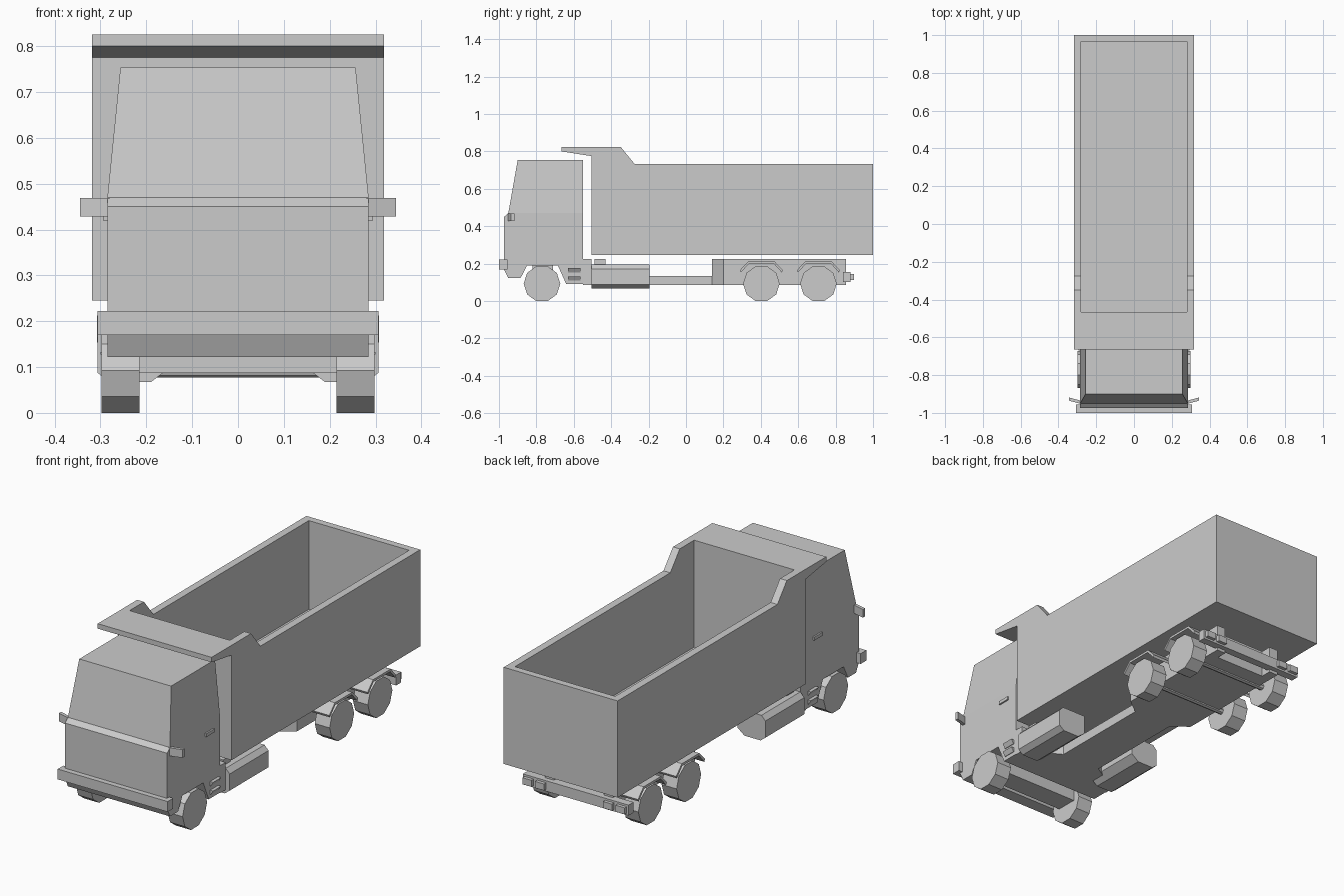
import bpy, bmesh, math

old = bpy.data.objects.get("Cube")
if old:
    bpy.data.objects.remove(old, do_unlink=True)

grey = bpy.data.materials.new("plain grey")
grey.use_nodes = True
colour = (0.6, 0.6, 0.6, 1)
grey.diffuse_color = colour
grey.node_tree.nodes["Principled BSDF"].inputs["Base Color"].default_value = colour
SIDES = (("left", 1), ("right", -1))


def finish(name, bm):
    bmesh.ops.recalc_face_normals(bm, faces=bm.faces)
    mesh = bpy.data.meshes.new(name)
    bm.to_mesh(mesh)
    bm.free()
    obj = bpy.data.objects.new(name, mesh)
    bpy.context.collection.objects.link(obj)
    mesh.materials.append(grey)
    return obj


def prism(name, points, place, start, end):
    """Extrude an outline; place(a, b, depth) gives the 3D position."""
    bm = bmesh.new()
    rings = [[bm.verts.new(place(a, b, d)) for a, b in points] for d in (start, end)]
    bm.faces.new(rings[0])
    bm.faces.new(rings[1])
    n = len(points)
    for i in range(n):
        j = (i + 1) % n
        bm.faces.new((rings[0][i], rings[0][j], rings[1][j], rings[1][i]))
    return finish(name, bm)


def side_prism(name, points, x0, x1):
    return prism(name, points, lambda y, z, x: (x, y, z), x0, x1)


def plan_prism(name, points, z0, z1):
    return prism(name, points, lambda x, y, z: (x, y, z), z0, z1)


def pair_section(name, points, y0, y1):
    for side, s in SIDES:
        prism(f"{side}_{name}", [(s * x, z) for x, z in points],
              lambda x, z, y: (x, y, z), y0, y1)


def box(name, x, y, z):
    return side_prism(name, [(y[0], z[0]), (y[1], z[0]), (y[1], z[1]), (y[0], z[1])], *x)


def pair_box(name, x, y, z):
    for side, s in SIDES:
        box(f"{side}_{name}", (s * x[0], s * x[1]), y, z)


def cylinder(name, x0, x1, y, z, radius, sides):
    ring = [(y + radius * math.cos(math.tau * i / sides),
             z + radius * math.sin(math.tau * i / sides)) for i in range(sides)]
    return side_prism(name, ring, x0, x1)


# Cab: lower body with wheel arch, and tapered upper body
side_prism("cab_lower", [(-0.973, 0.45), (-0.95, 0.47), (-0.55, 0.47), (-0.55, 0.09),
                         (-0.64, 0.09), (-0.685, 0.19), (-0.85, 0.19), (-0.885, 0.122),
                         (-0.95, 0.122), (-0.973, 0.17)], -0.285, 0.285)
upper = side_prism("cab_upper", [(-0.95, 0.47), (-0.55, 0.47), (-0.55, 0.753),
                                 (-0.9, 0.753)], -0.285, 0.285)
for v in upper.data.vertices:
    if v.co.z > 0.6:
        v.co.x *= 0.9
box("front_bumper", (-0.307, 0.307), (-1, -0.955), (0.17, 0.222))

# Cab side fittings; the steps have undercut outer faces
pair_box("door_handle", (0.28, 0.293), (-0.67, -0.605), (0.418, 0.435))
for label, z in (("upper", 0.154), ("lower", 0.11)):
    pair_section(f"{label}_step", [(0.28, z), (0.288, z), (0.302, z + 0.022),
                                   (0.28, z + 0.022)], -0.63, -0.565)
for side, s in SIDES:
    plan_prism(f"{side}_mirror", [(0.28 * s, -0.953), (0.345 * s, -0.935),
                                  (0.345 * s, -0.918), (0.28 * s, -0.936)], 0.428, 0.469)

# Dump body with overhanging front canopy
body = side_prism("dump_body", [(-0.505, 0.245), (1, 0.245), (1, 0.733), (-0.275, 0.733),
                                (-0.35, 0.825), (-0.665, 0.825), (-0.665, 0.8),
                                (-0.505, 0.775)], -0.318, 0.318)
cavity = box("cavity_cutter", (-0.28, 0.28), (-0.465, 0.965), (0.285, 1))
cavity.hide_render = True
cavity.hide_viewport = True
cavity.display_type = "WIRE"
cut = body.modifiers.new("hollow", "BOOLEAN")
cut.operation = "DIFFERENCE"
cut.solver = "EXACT"
cut.object = cavity

# Chassis
plan_prism("chassis_spine", [(-0.285, -0.55), (0.285, -0.55), (0.285, -0.5), (0.11, -0.4),
                             (0.11, 0.16), (-0.11, 0.16), (-0.11, -0.4), (-0.285, -0.5)],
           0.087, 0.135)
box("cab_rear_support", (-0.285, 0.285), (-0.55, -0.505), (0.087, 0.225))
plan_prism("rear_frame", [(-0.11, 0.14), (0.11, 0.14), (0.19, 0.2), (0.19, 0.8),
                          (-0.19, 0.8), (-0.19, 0.2)], 0.087, 0.225)
pair_box("frame_bracket", (0.12, 0.26), (-0.49, -0.43), (0.19, 0.225))

# Side tanks with chamfered lower edges
pair_section("tank", [(0.15, 0.195), (0.285, 0.195), (0.307, 0.172), (0.307, 0.088),
                      (0.28, 0.067), (0.19, 0.067), (0.15, 0.098)], -0.505, -0.195)

# Wheels, axles and rear mudguards
box("front_axle_beam", (-0.22, 0.22), (-0.82, -0.71), (0.087, 0.19))
for axle, y in (("front", -0.77), ("middle", 0.403), ("rear", 0.708)):
    if axle != "front":
        cylinder(f"{axle}_axle", -0.22, 0.22, y, 0.093, 0.016, 8)
    for side, s in SIDES:
        cylinder(f"{axle}_{side}_wheel", s * 0.215, s * 0.298, y, 0.093, 0.098, 10)
        if axle != "front":
            arch = [(-0.115, 0.165), (-0.07, 0.212), (0.07, 0.212), (0.115, 0.165)]
            strip = arch + [(dy * 0.95, z - 0.012) for dy, z in reversed(arch)]
            side_prism(f"{axle}_{side}_mudguard", [(y + dy, z) for dy, z in strip],
                       s * 0.18, s * 0.308)

# Rear beam on hangers, with lamps
pair_box("beam_hanger", (0.14, 0.19), (0.79, 0.855), (0.087, 0.225))
box("rear_beam", (-0.295, 0.295), (0.84, 0.88), (0.102, 0.155))
pair_box("outer_lamp", (0.235, 0.285), (0.87, 0.897), (0.112, 0.145))
pair_box("inner_lamp", (0.165, 0.215), (0.87, 0.897), (0.112, 0.145))
